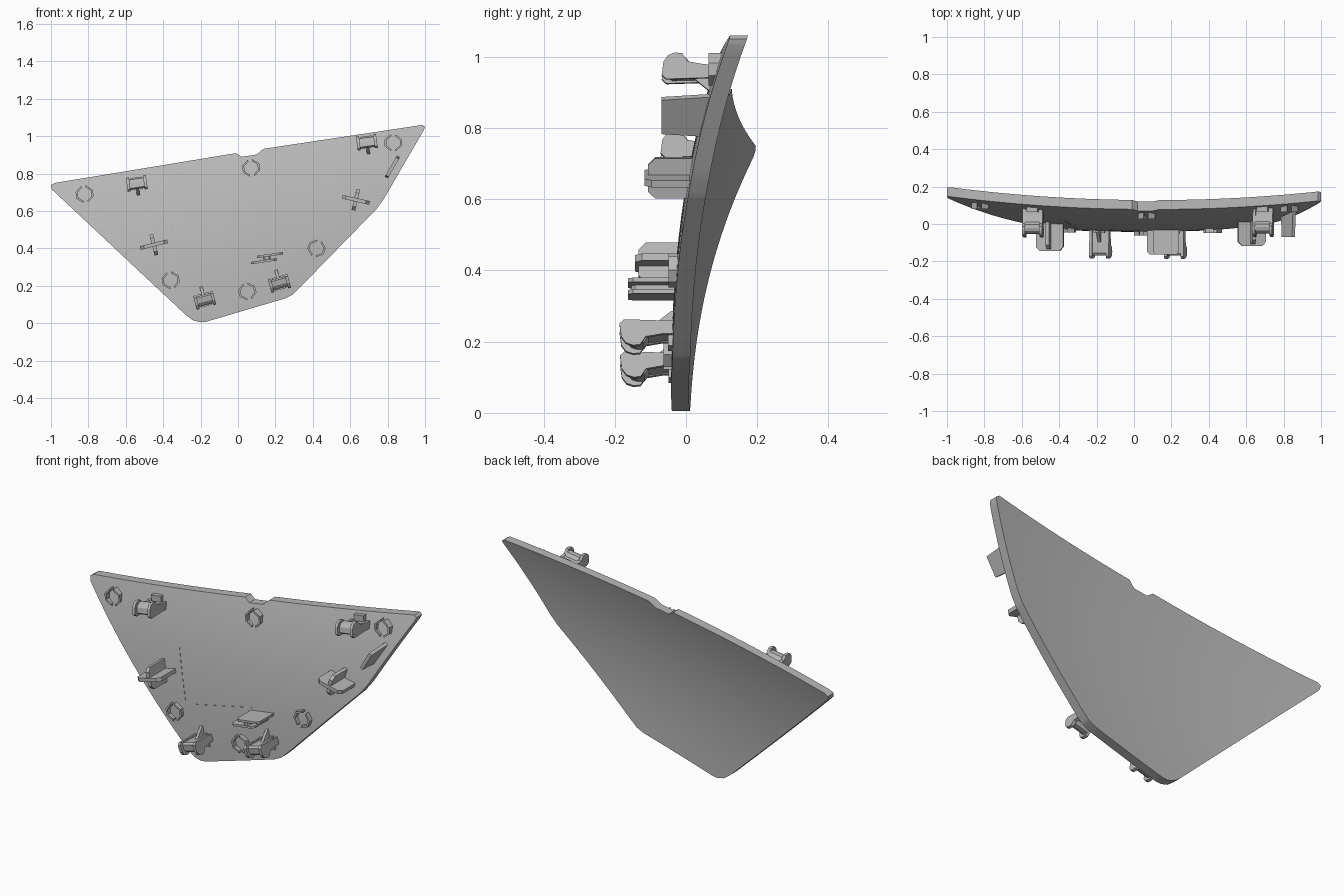
import bpy, bmesh, math
from mathutils import Vector

old = bpy.data.objects.get("Cube")
if old:
    bpy.data.objects.remove(old)

grey = bpy.data.materials.new("plain grey")
grey.use_nodes = True
COLOUR = (0.48, 0.48, 0.48, 1)
grey.diffuse_color = COLOUR
grey.node_tree.nodes["Principled BSDF"].inputs["Base Color"].default_value = COLOUR
THICK = 0.05


def back(x, z):
    """Depth of the curved rear surface."""
    return 0.008 + 0.152 * max(z, 0) ** 2.5 - 0.07 * x * z + 0.065 * x * x


def finish(name, bm):
    bmesh.ops.recalc_face_normals(bm, faces=bm.faces)
    mesh = bpy.data.meshes.new(name)
    bm.to_mesh(mesh)
    bm.free()
    mesh.materials.append(grey)
    obj = bpy.data.objects.new(name, mesh)
    bpy.context.collection.objects.link(obj)
    return obj


# Curved panel: a grid trimmed to the outline, thickened, then bent
outline = [(-0.2, 0.005), (-0.17, 0.008), (0.25, 0.132), (0.29, 0.152), (0.33, 0.19),
           (0.74, 0.61), (0.78, 0.665), (0.995, 1.035), (1, 1.05), (0.985, 1.06),
           (0.06, 0.921), (-0.98, 0.75), (-1, 0.738), (-0.995, 0.715),
           (-0.28, 0.045), (-0.24, 0.015)]
notch = [(-0.015, 0.912), (0.02, 0.89), (0.1, 0.902), (0.14, 0.936)]
bm = bmesh.new()
bmesh.ops.create_grid(bm, x_segments=44, y_segments=44, size=1.1)


def cut(a, b, trim):
    side = Vector((b[1] - a[1], a[0] - b[0], 0)).normalized()
    bmesh.ops.bisect_plane(bm, geom=bm.verts[:] + bm.edges[:] + bm.faces[:], dist=1e-5,
                           plane_co=(a[0], a[1], 0), plane_no=side, clear_outer=trim)
    return Vector((a[0], a[1], 0)), side


for a, b in zip(outline, outline[1:] + outline[:1]):
    cut(a, b, True)
walls = [cut(a, b, False) for a, b in zip(notch, notch[1:])]
gone = [f for f in bm.faces
        if all((f.calc_center_median() - p).dot(n) < 0 for p, n in walls)]
bmesh.ops.delete(bm, geom=gone, context='FACES')
bmesh.ops.remove_doubles(bm, verts=bm.verts, dist=0.001)
rear = bm.verts[:]
new = bmesh.ops.extrude_face_region(bm, geom=bm.faces[:], use_keep_orig=True)["geom"]
front_verts = {v for v in new if isinstance(v, bmesh.types.BMVert)}
for v in bm.verts:
    x, z = v.co.x, v.co.y
    v.co = (x, back(x, z) - (THICK if v in front_verts else 0), z)
panel = finish("curved_panel", bm)
bpy.context.view_layer.objects.active = panel
panel.select_set(True)
bpy.ops.object.shade_smooth_by_angle(angle=math.radians(35))
panel.select_set(False)


class Fitting:
    """Prisms in a local frame: u across, v up the panel, w out of the front."""

    def __init__(self, name, x, z, roll=0, flip=1):
        self.name, self.x, self.z, self.flip = name, x, z, flip
        self.roll, self.bm = math.radians(roll), bmesh.new()

    def vert(self, u, v, w):
        v *= self.flip
        c, s = math.cos(self.roll), math.sin(self.roll)
        y = back(self.x, self.z) - THICK - w
        return self.bm.verts.new((self.x + u * c - v * s, y, self.z + u * s + v * c))

    def prism(self, pts, lo, hi, order):
        """order places (p, q, extrusion) into (u, v, w)."""
        rings = [[self.vert(*[(p, q, t)[i] for i in order]) for p, q in pts]
                 for t in (lo, hi)]
        self.bm.faces.new(rings[0])
        self.bm.faces.new(rings[1])
        for i in range(len(pts)):
            j = (i + 1) % len(pts)
            self.bm.faces.new((rings[0][i], rings[0][j], rings[1][j], rings[1][i]))

    def side(self, pts, lo, hi):      # profile in (w, v), extruded across
        self.prism(pts, lo, hi, (2, 1, 0))

    def fin(self, pts, lo, hi):       # profile in (u, w), extruded upward
        self.prism(pts, lo, hi, (0, 2, 1))

    def raised(self, pts, lo, hi):    # profile in (u, v), extruded outward
        self.prism(pts, lo, hi, (0, 1, 2))

    def done(self):
        return finish(self.name, self.bm)


def blade(length, height, chamfer):
    h = length / 2
    return [(-h, -0.02), (h, -0.02), (h, height - chamfer), (h - chamfer, height),
            (chamfer - h, height), (-h, height - chamfer)]


# Snap clips: hooked arm with side cheeks, foot block and bracing rib
hook = [(-0.02, -0.025), (0.135, -0.03), (0.148, -0.018), (0.143, 0.02), (0.13, 0.038),
        (0.11, 0.045), (0.09, 0.043), (0.075, 0.02), (0.03, 0.012), (-0.02, 0.01)]
inner = [(w * 0.88, v * 0.75) for w, v in hook]
brace = [(-0.02, -0.07), (0.005, -0.065), (0.06, -0.02), (-0.02, -0.02)]
foot = [(-0.02, -0.03), (0.012, -0.03), (0.012, 0.04), (-0.02, 0.04)]
for name, x, z, roll, flip in [("upper_right_clip", -0.54, 0.74, 8, 1),
                               ("upper_left_clip", 0.69, 0.96, 8, 1),
                               ("lower_right_clip", -0.18, 0.13, 15, -1),
                               ("lower_left_clip", 0.22, 0.22, 15, -1)]:
    clip = Fitting(name, x, z, roll, flip)
    clip.side(inner, -0.04, 0.04)
    for s in (-1, 1):
        clip.side(hook, s * 0.038, s * 0.054)
    clip.side(brace, -0.008, 0.008)
    clip.side(foot, -0.03, 0.03)
    clip.done()

# Cross-shaped locating ribs
for name, x, z, roll, height in [("right_cross_rib", -0.45, 0.42, 14, 0.145),
                                 ("left_cross_rib", 0.63, 0.66, -13, 0.125)]:
    cross = Fitting(name, x, z, roll)
    cross.fin(blade(0.15, height, 0.02), -0.01, 0.01)
    cross.side([(w, v) for v, w in blade(0.115, height - 0.01, 0.02)], -0.01, 0.01)
    cross.done()

# Single side blade
side_blade = Fitting("side_blade", 0.825, 0.835, 60)
side_blade.fin([(-0.065, -0.02), (0.065, -0.02), (0.055, 0.12), (-0.055, 0.12)], -0.009, 0.009)
side_blade.done()

# Pair of parallel blades with a joining block
twin = Fitting("twin_blade", 0.155, 0.348, 8)
for s in (-1, 1):
    shift = s * 0.018
    twin.fin([(u + shift, w) for u, w in blade(0.14, 0.13, 0.015)],
             s * 0.014 - 0.006, s * 0.014 + 0.006)
twin.fin(blade(0.04, 0.12, 0.01), -0.012, 0.012)
twin.done()

# Split diamond rings: two raised brackets facing each other
for i, (x, z, roll) in enumerate([(-0.82, 0.69, 8), (0.07, 0.83, 8), (0.83, 0.965, 0),
                                  (0.42, 0.4, -20), (-0.36, 0.23, 12), (0.05, 0.17, 15)]):
    ring = Fitting("split_ring_%d" % (i + 1), x, z, roll)
    for s in (-1, 1):
        outer = [(0.012, 0.046), (0.046, 0.018), (0.046, -0.018), (0.012, -0.046)]
        loop = outer + [(u * 0.78, v * 0.78) for u, v in reversed(outer)]
        ring.raised([(s * u, v) for u, v in loop], -0.02, 0.022)
    ring.done()

# Dashed alignment marks
for name, a, b, count in [("upright_dashes", (-0.365, 0.555), (-0.305, 0.31), 9),
                          ("level_dashes", (-0.23, 0.3), (0.1, 0.375), 7)]:
    angle = math.degrees(math.atan2(b[1] - a[1], b[0] - a[0]))
    for i in range(count):
        t = i / (count - 1)
        dash = Fitting(name, a[0] + (b[0] - a[0]) * t, a[1] + (b[1] - a[1]) * t, angle)
        dash.raised([(-0.007, -0.002), (0.007, -0.002), (0.007, 0.002), (-0.007, 0.002)],
                    -0.004, 0.004)
        dash.done()
